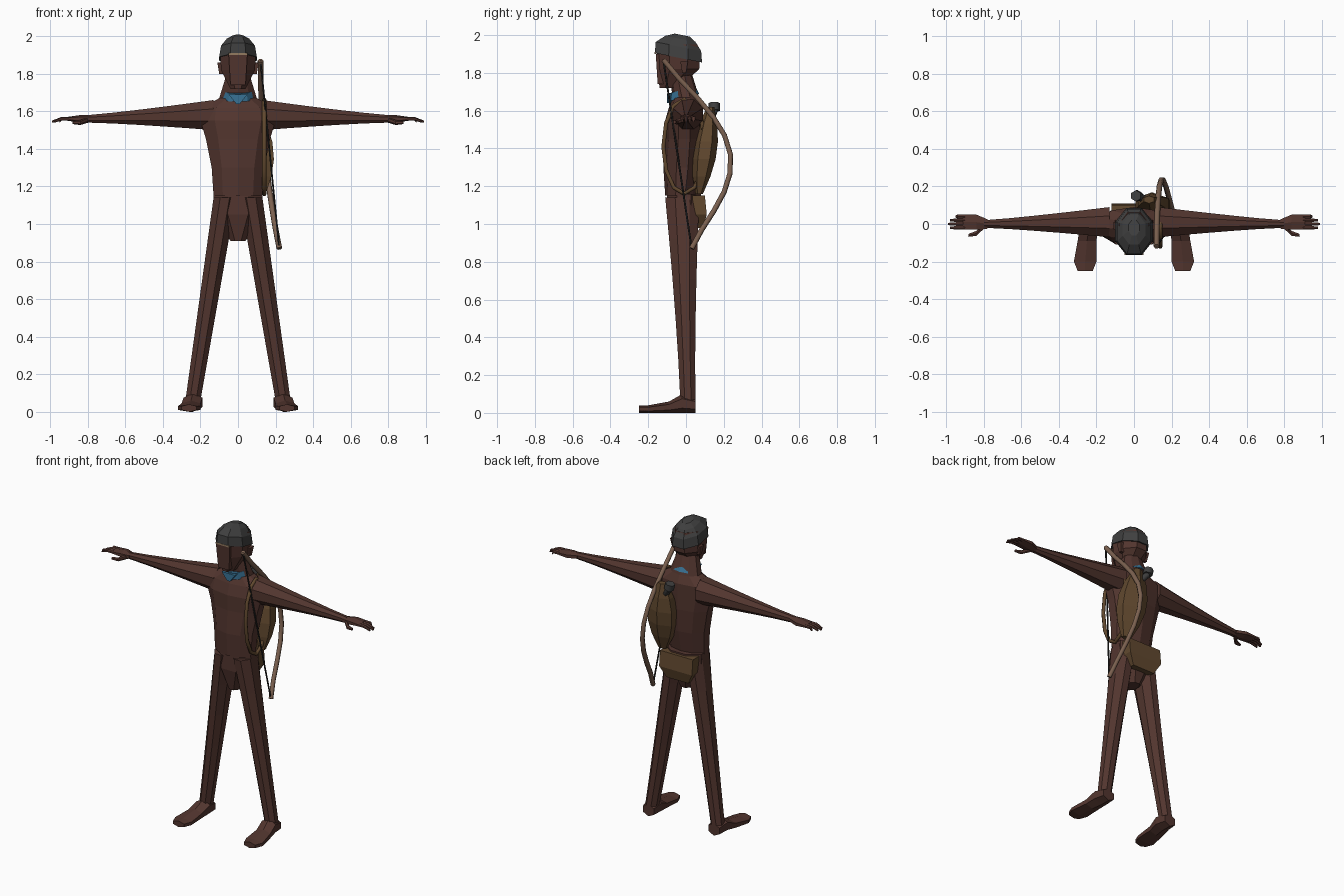
import bpy, bmesh
from math import sin, cos, pi

cube = bpy.data.objects.get("Cube")
if cube:
    bpy.data.objects.remove(cube)


def material(name, red, green, blue):
    mat = bpy.data.materials.new(name)
    mat.use_nodes = True
    colour = (red, green, blue, 1)
    mat.diffuse_color = colour
    bsdf = next(n for n in mat.node_tree.nodes if n.type == 'BSDF_PRINCIPLED')
    bsdf.inputs["Base Color"].default_value = colour
    return mat


SKIN = material("dark brown skin", .085, .036, .028)
CHARCOAL = material("charcoal", .05, .05, .05)
BLUE = material("scarf blue", .04, .17, .3)
LEATHER = material("leather brown", .12, .066, .028)
WOOD = material("bow wood", .2, .12, .08)
CORD = material("dark cord", .02, .02, .02)
TAN = material("tan trim", .3, .2, .12)


def steps(count):
    return [i / count for i in range(count + 1)]


def loft(name, mat, rings, sides=8, axis='z', tilt=0, mirror=False):
    """Each ring is (position on axis, centre a, centre b, radius a, radius b)."""
    angles = [2 * pi * (i + .5) / sides for i in range(sides)]
    widest = max(cos(a) for a in angles)
    tallest = max(sin(a) for a in angles)
    bm = bmesh.new()
    loops = []
    for pos, centre_a, centre_b, radius_a, radius_b in rings:
        loop = []
        for angle in angles:
            a = centre_a + radius_a * cos(angle) / widest
            offset = radius_b * sin(angle) / tallest
            b = centre_b + offset
            along = pos + tilt * offset
            co = {'x': (along, a, b), 'y': (a, along, b), 'z': (a, b, along)}[axis]
            loop.append(bm.verts.new(co))
        loops.append(loop)
    for low, high in zip(loops, loops[1:]):
        for i in range(sides):
            j = (i + 1) % sides
            bm.faces.new((low[i], low[j], high[j], high[i]))
    bm.faces.new(loops[0])
    bm.faces.new(loops[-1])
    bmesh.ops.recalc_face_normals(bm, faces=bm.faces)
    mesh = bpy.data.meshes.new(name)
    bm.to_mesh(mesh)
    bm.free()
    mesh.materials.append(mat)
    obj = bpy.data.objects.new(name, mesh)
    bpy.context.collection.objects.link(obj)
    if mirror:
        obj.modifiers.new("Mirror", 'MIRROR')


def column(name, mat, rings, sides=8, tilt=0):
    """Upright loft centred on x; each ring is (z, y, half width, half depth)."""
    loft(name, mat, [(z, 0, y, rx, ry) for z, y, rx, ry in rings], sides, tilt=tilt)


def tube(name, mat, points, radius, closed=False):
    curve = bpy.data.curves.new(name, 'CURVE')
    curve.dimensions = '3D'
    curve.bevel_depth = radius
    curve.bevel_resolution = 1
    curve.use_fill_caps = True
    spline = curve.splines.new('POLY')
    spline.use_cyclic_u = closed
    spline.points.add(len(points) - 1)
    for point, co in zip(spline.points, points):
        point.co = (*co, 1)
    curve.materials.append(mat)
    obj = bpy.data.objects.new(name, curve)
    bpy.context.collection.objects.link(obj)


# Body core
column("torso", SKIN, [
    (1.15, -.03, .13, .08), (1.3, -.02, .14, .1), (1.45, -.01, .17, .1),
    (1.55, -.01, .2, .1), (1.62, 0, .19, .09), (1.67, 0, .1, .07),
    (1.8, -.03, .06, .06)], sides=10)
column("hips", SKIN, [
    (.91, -.02, .04, .05), (1.05, -.01, .13, .09), (1.16, -.01, .13, .09)])

# Legs widen from ankle to hip, arms narrow from shoulder to wrist
loft("leg", SKIN, [
    (.06 + 1.08 * t, .24 - .17 * t, .01 - .03 * t, .04 + .02 * t, .04 + .05 * t ** 1.5)
    for t in steps(5)], mirror=True)
loft("arm", SKIN, [
    (.13 + .67 * t, .01 - .01 * t, 1.58 - .02 * t,
     .02 + .06 * (1 - t) ** 1.2, .02 + .06 * (1 - t) ** 1.2)
    for t in steps(5)], axis='x', mirror=True)

# Feet and hands
loft("foot", SKIN, [
    (.05, .24, .04, .04, .04), (-.02, .24, .05, .05, .05), (-.09, .25, .03, .05, .03),
    (-.2, .26, .02, .06, .02), (-.25, .26, .02, .04, .02)],
    sides=6, axis='y', mirror=True)
loft("palm", SKIN, [
    (.78, 0, 1.56, .025, .02), (.84, .01, 1.56, .04, .02), (.91, .01, 1.56, .04, .01)],
    sides=6, axis='x', mirror=True)
for i in range(4):
    y = .02 * i - .02
    reach = .99 - .01 * (i - 1) ** 2
    loft("finger", SKIN, [
        (.9, y, 1.56, .01, .01), (.94, y, 1.56, .01, .01), (reach, y, 1.545, .006, .006)],
        sides=6, axis='x', mirror=True)
loft("thumb", SKIN, [
    (.8, -.01, 1.555, .016, .016), (.84, -.05, 1.54, .013, .013), (.88, -.06, 1.54, .008, .008)],
    sides=6, axis='x', mirror=True)

# Head and cap
column("head", SKIN, [
    (1.72, -.09, .04, .05), (1.82, -.04, .09, .11), (1.9, -.04, .095, .115),
    (1.95, -.04, .08, .1)])
column("face", SKIN, [(1.74, -.12, .04, .03), (1.9, -.13, .05, .03)], sides=4)
loft("ear", SKIN, [(1.8, .09, -.01, .01, .01), (1.86, .1, -.01, .01, .02)],
     sides=4, mirror=True)
column("cap", CHARCOAL, [
    (1.88, -.04, .1, .125), (1.94, -.04, .09, .12), (1.98, -.03, .06, .08),
    (2, -.02, .03, .04)], tilt=-.2)
column("cap_trim", TAN, [(z, -.162, .05, .004) for z in (1.9, 1.91)], sides=4)
column("cap_badge", TAN, [(1.97, -.142, .02, .004), (1.98, -.127, .02, .004)], sides=4)

# Scarf around the neck, with a point at the front
column("scarf", BLUE, [(1.67, -.01, .085, .08), (1.71, -.02, .075, .07)],
       sides=10, tilt=.25)
column("scarf_point", BLUE, [(1.64, -.09, .01, .01), (1.69, -.08, .05, .02)], sides=4)

# Pouch, satchel, stopper and strap
column("hip_pouch", LEATHER, [
    (.98, .07, .08, .02), (1.05, .07, .12, .04), (1.15, .06, .12, .04)], sides=4)
satchel = []
for t in steps(5):
    bulge = sin(pi * (.1 + .8 * t))
    satchel.append((1.16 + .46 * t, .12 - .04 * t, .07 + .06 * t, .09 * bulge, .065 * bulge))
loft("satchel", LEATHER, satchel, sides=6)
tube("stopper_neck", CHARCOAL, [(.06, .13, 1.55), (.02, .15, 1.6)], .02)
tube("stopper", CHARCOAL, [(.02, .15, 1.6), (.01, .15, 1.64)], .03)
tube("shoulder_strap", LEATHER, [
    (.14, -.01 - .11 * cos(2 * pi * t), 1.41 + .25 * sin(2 * pi * t))
    for t in steps(12)[:-1]], .012, closed=True)

# Bow bends away from the straight line of its string
bow = [(.12 + .1 * t * t, .15 * t - .12 + .28 * sin(pi * t) ** 1.2, 1.87 - t)
       for t in steps(10)]
tube("bow", WOOD, bow, .015)
tube("bow_string", CORD, [bow[0], bow[-1]], .005)
